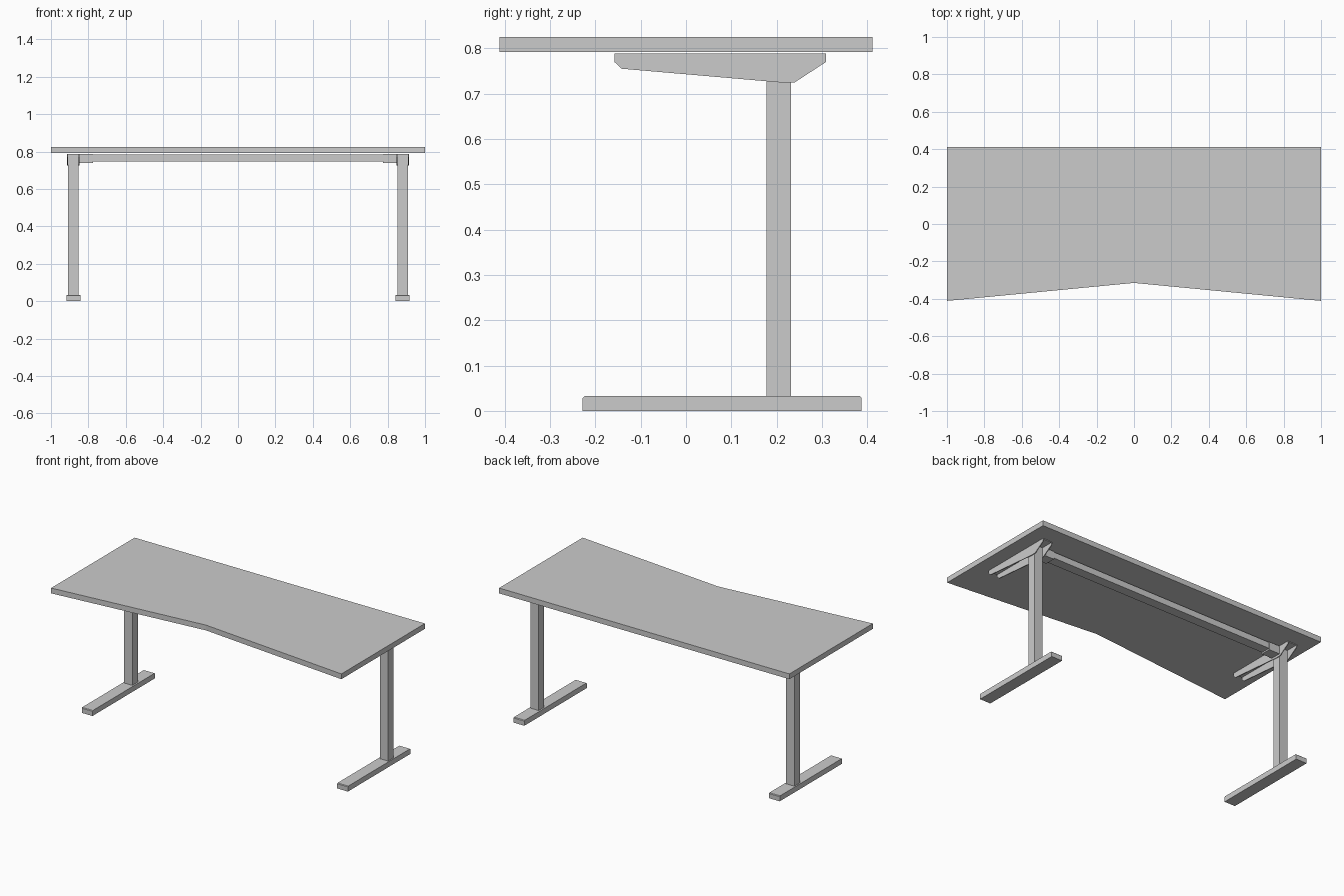
import bpy, bmesh

if "Cube" in bpy.data.objects:
    bpy.data.objects.remove(bpy.data.objects["Cube"])


def prism(name, pts, axis, lo, hi):
    """Extrude a 2D outline along x (points are y,z) or z (points are x,y)."""
    def place(p, t):
        return (t, p[0], p[1]) if axis == 'x' else (p[0], p[1], t)
    bm = bmesh.new()
    face = bm.faces.new([bm.verts.new(place(p, lo)) for p in pts])
    ext = bmesh.ops.extrude_face_region(bm, geom=[face])
    verts = [v for v in ext['geom'] if isinstance(v, bmesh.types.BMVert)]
    shift = (hi - lo, 0, 0) if axis == 'x' else (0, 0, hi - lo)
    bmesh.ops.translate(bm, verts=verts, vec=shift)
    bmesh.ops.recalc_face_normals(bm, faces=bm.faces)
    mesh = bpy.data.meshes.new(name)
    bm.to_mesh(mesh)
    bm.free()
    obj = bpy.data.objects.new(name, mesh)
    bpy.context.collection.objects.link(obj)
    return obj


def box(name, x, y, z):
    pts = [(x[0], y[0]), (x[1], y[0]), (x[1], y[1]), (x[0], y[1])]
    return prism(name, pts, 'z', z[0], z[1])


def span(side, a, b):
    return tuple(sorted((side * a, side * b)))


# Table top with a shallow V along the front edge
prism("table_top", [(-1, -0.411), (0, -0.315), (1, -0.411), (1, 0.411), (-1, 0.411)],
      'z', 0.792, 0.825)

# Cross beam between the two legs
box("cross_beam", (-0.85, 0.85), (0.175, 0.235), (0.747, 0.785))

# Tapered side profile of the top supports (y, z)
support = [(-0.158, 0.788), (-0.158, 0.77), (-0.142, 0.755), (0.205, 0.725),
           (0.24, 0.725), (0.309, 0.77), (0.309, 0.788)]

# Foot profile with softened top corners (y, z)
foot = [(-0.228, 0), (0.387, 0), (0.387, 0.029), (0.383, 0.033),
        (-0.224, 0.033), (-0.228, 0.029)]

for side, label in ((-1, "left"), (1, "right")):
    prism(label + "_foot", foot, 'x', *span(side, 0.843, 0.917))
    box(label + "_leg", span(side, 0.853, 0.909), (0.178, 0.232), (0.033, 0.784))
    # Support channel: two cheeks and a thin web
    prism(label + "_support_inner_cheek", support, 'x', *span(side, 0.848, 0.853))
    prism(label + "_support_outer_cheek", support, 'x', *span(side, 0.909, 0.914))
    box(label + "_support_web", span(side, 0.853, 0.909), (-0.158, 0.309), (0.784, 0.788))
    # Sleeve where the beam slides into the support
    box(label + "_beam_sleeve", span(side, 0.775, 0.848), (0.172, 0.237), (0.738, 0.787))
